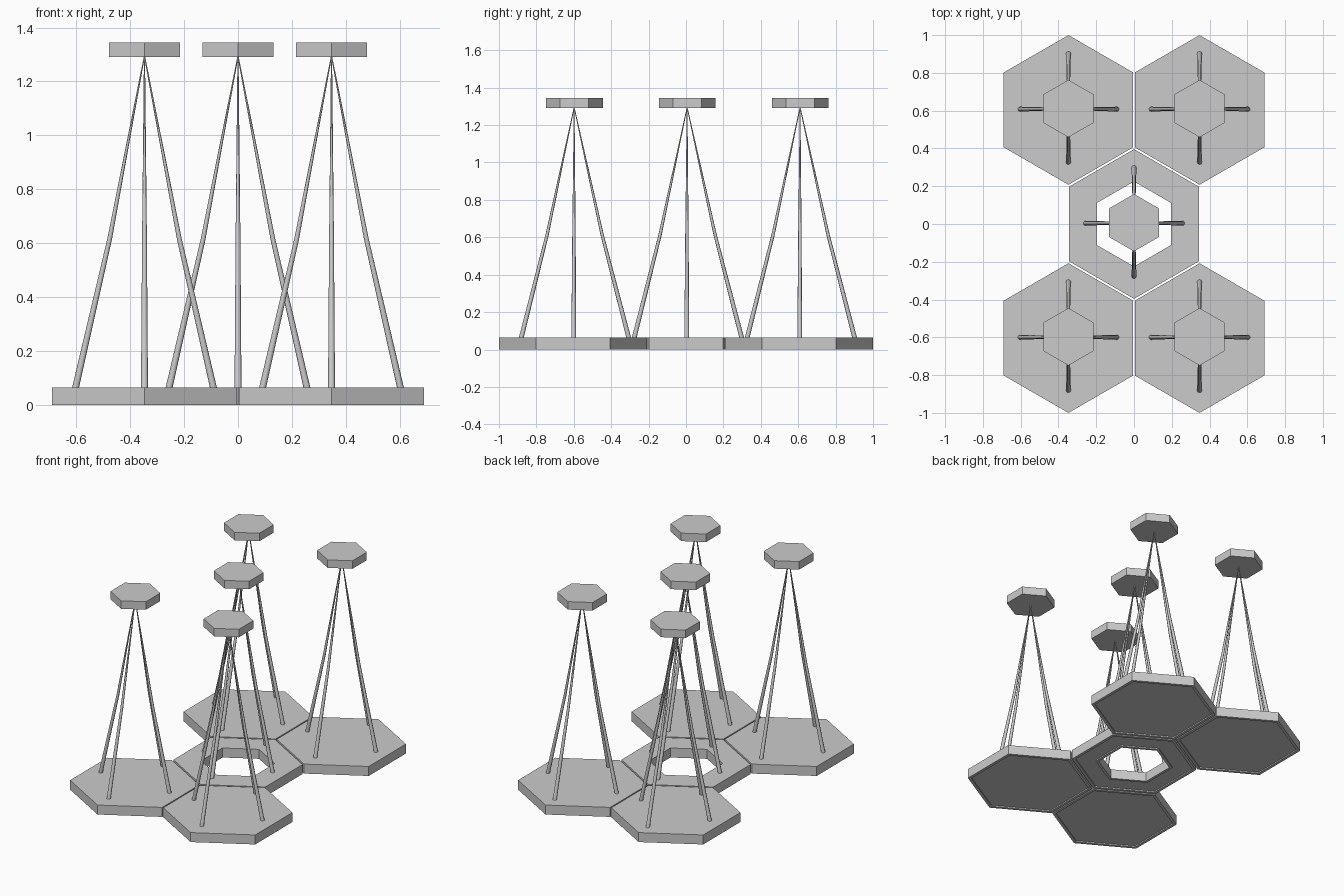
import bpy, bmesh, math
from mathutils import Vector

if "Cube" in bpy.data.objects:
    bpy.data.objects.remove(bpy.data.objects["Cube"])

R, TOP = 0.396, 0.064


def finish(name, bm):
    bmesh.ops.recalc_face_normals(bm, faces=bm.faces[:])
    me = bpy.data.meshes.new(name)
    bm.to_mesh(me)
    bm.free()
    ob = bpy.data.objects.new(name, me)
    bpy.context.collection.objects.link(ob)
    return ob


def loft(bm, rings, closed=False):
    """Skin a list of (centre, radius, sides, start angle) rings."""
    loops = []
    for c, r, n, a0 in rings:
        loops.append([bm.verts.new((c[0] + r * math.cos(a0 + 2 * math.pi * i / n),
                                    c[1] + r * math.sin(a0 + 2 * math.pi * i / n),
                                    c[2])) for i in range(n)])
    pairs = list(zip(loops, loops[1:]))
    if closed:
        pairs.append((loops[-1], loops[0]))
    else:
        bm.faces.new(loops[0])
        bm.faces.new(loops[-1])
    for a, b in pairs:
        n = len(a)
        for i in range(n):
            j = (i + 1) % n
            bm.faces.new((a[i], a[j], b[j], b[i]))


def hex_part(name, x, y, profile, closed=False):
    bm = bmesh.new()
    loft(bm, [((x, y, z), r, 6, math.pi / 2) for r, z in profile], closed)
    return finish(name, bm)


def legs(name, x, y):
    bm = bmesh.new()
    apex = Vector((x, y + 0.006, 1.295))
    for dx, dy in ((0.258, 0), (-0.258, 0), (0, 0.3), (0, -0.279)):
        foot = Vector((x + dx, y + dy + (0.004 if dx else 0), TOP - 0.01))
        # slight inward bow halfway up
        mid = foot.lerp(apex, 0.45) - Vector((dx, dy, 0)).normalized() * 0.012
        loft(bm, [(foot, 0.013, 8, 0), (mid, 0.009, 8, 0), (apex, 0.002, 8, 0)])
    ob = finish(name, bm)
    for p in ob.data.polygons:
        p.use_smooth = len(p.vertices) == 4


# base plates have a shallow recess underneath
plate = [(R - 0.022, 0.008), (R - 0.022, 0), (R, 0), (R, TOP)]
# centre base is an open ring
ring = [(0.225, TOP), (0.225, 0), (0.245, 0), (0.245, 0.008),
        (R - 0.022, 0.008), (R - 0.022, 0), (R, 0), (R, TOP)]

spots = {"front_left": (-0.347, -0.604), "front_right": (0.347, -0.604),
         "back_left": (-0.347, 0.604), "back_right": (0.347, 0.604),
         "centre": (0, 0)}
for label, (x, y) in spots.items():
    if label == "centre":
        hex_part("centre_base_ring", x, y, ring, True)
    else:
        hex_part(label + "_base", x, y, plate)
    legs(label + "_legs", x, y)
    # small hexagonal top
    hex_part(label + "_top", x, y + 0.007, [(0.152, 1.29), (0.152, 1.344)])
